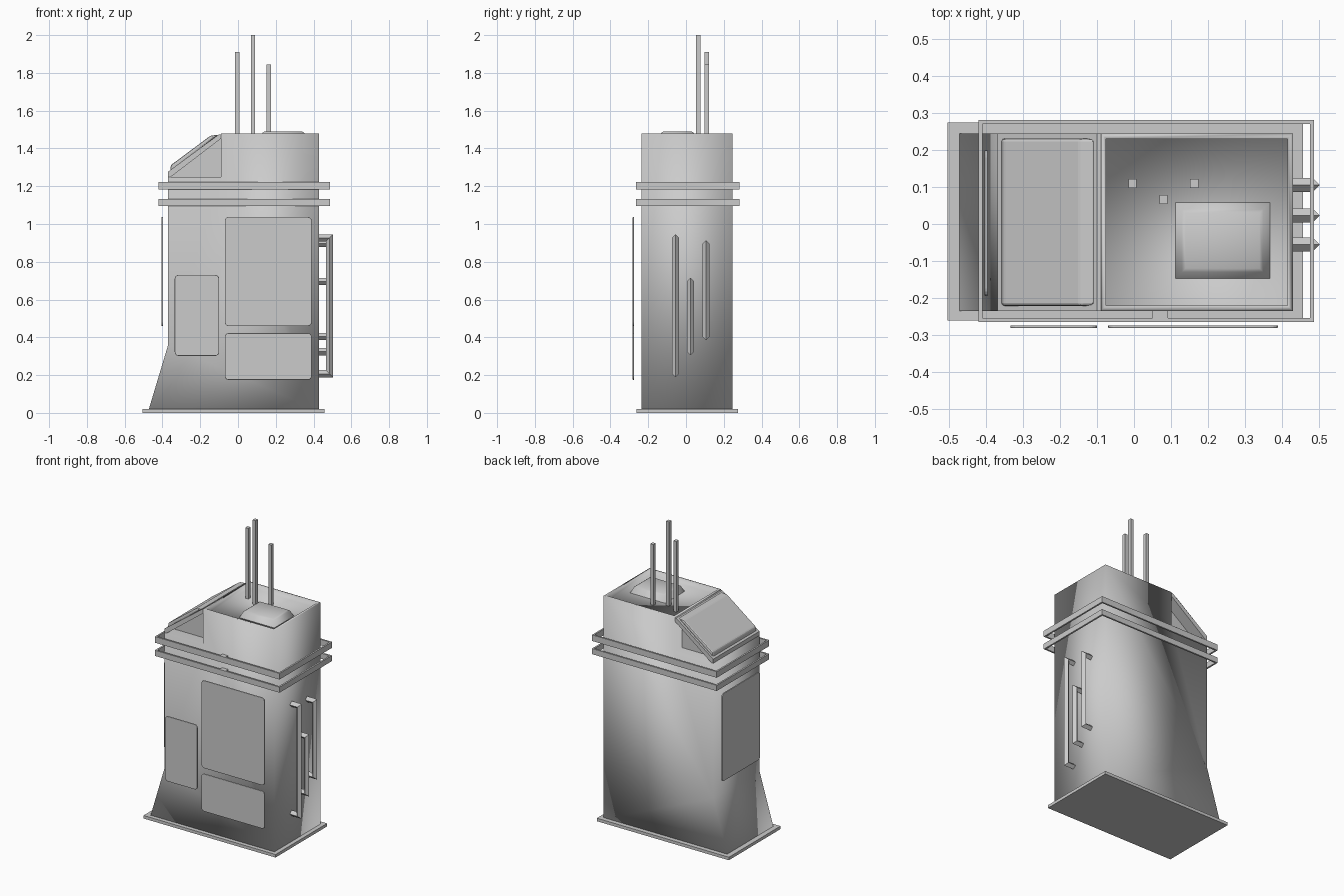
import bpy, bmesh
from math import sqrt
from mathutils import Vector

if "Cube" in bpy.data.objects:
    bpy.data.objects.remove(bpy.data.objects["Cube"])


def finish(name, bm, smooth=False):
    bmesh.ops.recalc_face_normals(bm, faces=bm.faces)
    me = bpy.data.meshes.new(name)
    bm.to_mesh(me)
    bm.free()
    for p in me.polygons:
        p.use_smooth = smooth
    ob = bpy.data.objects.new(name, me)
    bpy.context.collection.objects.link(ob)
    return ob


def box(name, lo, hi):
    bm = bmesh.new()
    bmesh.ops.create_cube(bm, size=1)
    lo, hi = Vector(lo), Vector(hi)
    for v in bm.verts:
        v.co = Vector((lo[i] + (v.co[i] + 0.5) * (hi[i] - lo[i]) for i in range(3)))
    return finish(name, bm)


def prism(profile, y0, y1):
    """Extrude an xz profile along y."""
    bm = bmesh.new()
    f = bm.faces.new([bm.verts.new((x, y0, z)) for x, z in profile])
    ext = bmesh.ops.extrude_face_region(bm, geom=[f])["geom"]
    bmesh.ops.translate(bm, vec=(0, y1 - y0, 0),
                        verts=[g for g in ext if isinstance(g, bmesh.types.BMVert)])
    bmesh.ops.recalc_face_normals(bm, faces=bm.faces)
    return bm


def bridge(bm, rings, closed=False):
    n = len(rings[0])
    pairs = list(zip(rings, rings[1:])) + ([(rings[-1], rings[0])] if closed else [])
    for a, b in pairs:
        for i in range(n):
            j = (i + 1) % n
            bm.faces.new((a[i], a[j], b[j], b[i]))


Y0, Y1 = -0.235, 0.245

# Main cabinet with sloped foot and shallow tray in the top
bm = prism([(-0.475, 0.01), (0.43, 0.01), (0.43, 1.48), (-0.09, 1.48),
            (-0.09, 1.25), (-0.37, 1.25), (-0.37, 0.36)], Y0, Y1)
top = [f for f in bm.faces if f.calc_center_median().z > 1.47]
bmesh.ops.inset_individual(bm, faces=top, thickness=0.02)
ext = bmesh.ops.extrude_face_region(bm, geom=top)["geom"]
bmesh.ops.delete(bm, geom=top, context="FACES")
bmesh.ops.translate(bm, vec=(0, 0, -0.035),
                    verts=[g for g in ext if isinstance(g, bmesh.types.BMVert)])
finish("cabinet", bm, True)

# Base plate
box("base_plate", (-0.505, -0.262, 0), (0.457, 0.275, 0.02))

# Raised hatch in the tray
bm = bmesh.new()
rings = []
for z, g in ((1.44, 0.03), (1.483, 0.01), (1.49, 0)):
    rings.append([bm.verts.new(c) for c in (
        (0.14 - g, -0.12 - g, z), (0.34 + g, -0.12 - g, z),
        (0.34 + g, 0.03 + g, z), (0.14 - g, 0.03 + g, z))])
bridge(bm, rings)
bm.faces.new(rings[-1])
finish("tray_hatch", bm, True)

# Sloped hood: slab, raised cover and recessed core beneath
finish("hood_slab", prism([(-0.37, 1.25), (-0.37, 1.277), (-0.1, 1.475),
                           (-0.09, 1.475), (-0.09, 1.452), (-0.355, 1.25)], Y0, Y1))
cover = finish("hood_cover", prism([(-0.36, 1.275), (-0.355, 1.312), (-0.145, 1.468),
                                    (-0.105, 1.472)], -0.222, 0.232))
mod = cover.modifiers.new("bevel", "BEVEL")
mod.width, mod.segments = 0.008, 2
finish("hood_core", prism([(-0.355, 1.25), (-0.09, 1.452), (-0.09, 1.25)], -0.16, 0.17))

# Two guard rails around the cabinet
for n, (z0, z1) in enumerate(((1.095, 1.132), (1.182, 1.222))):
    bm = bmesh.new()
    rings = []
    for sx, sy in ((0, 0), (1, 0), (1, 1), (0, 1)):
        ring = []
        for t, z in ((0, z0), (0.011, z0), (0.011, z1), (0, z1)):
            x = 0.488 - t if sx else -0.421 + t
            y = 0.282 - t if sy else -0.265 + t
            ring.append(bm.verts.new((x, y, z)))
        rings.append(ring)
    bridge(bm, rings, True)
    finish(f"guard_rail_{n}", bm)
    box(f"rail_bracket_{n}", (0.05, -0.258, z0 + 0.005), (0.092, -0.225, z1))


# Thin panels with rounded corners, bevelled on the outer side
def panel(name, lo, hi, axis):
    ob = box(name, lo, hi)
    bm = bmesh.new()
    bm.from_mesh(ob.data)
    edges = [e for e in bm.edges
             if abs((e.verts[0].co - e.verts[1].co)[axis]) > 0.001]
    bmesh.ops.bevel(bm, geom=edges, offset=0.02, segments=4, profile=0.5, affect="EDGES")
    outer = [f for f in bm.faces if f.normal[axis] < -0.9]
    bmesh.ops.bevel(bm, geom=[e for f in outer for e in f.edges], offset=0.003,
                    segments=2, profile=0.5, affect="EDGES")
    bm.to_mesh(ob.data)
    bm.free()


for name, x0, x1, z0, z1 in (("large_front_panel", -0.07, 0.39, 0.46, 1.037),
                             ("lower_front_panel", -0.07, 0.39, 0.175, 0.422),
                             ("small_front_panel", -0.335, -0.1, 0.302, 0.73)):
    panel(name, (x0, -0.282, z0), (x1, -0.275, z1), 1)
panel("side_panel", (-0.405, -0.195, 0.46), (-0.397, 0.2, 1.037), 0)

# Diamond-section pipes on the right side, mitred at the elbows
R = 0.019
for n, (y, z0, z1) in enumerate(((-0.055, 0.188, 0.945), (0.023, 0.305, 0.715),
                                 (0.106, 0.385, 0.915))):
    bm = bmesh.new()
    lo, hi, xc = z0 + R, z1 - R, 0.484
    rings = []
    for x, z, nx, nz in ((0.42, hi, 0, 1), (xc, hi, 1, 1), (xc, lo, 1, -1), (0.42, lo, 0, -1)):
        rings.append([bm.verts.new(c) for c in (
            (x + nx * R, y, z + nz * R), (x, y + R, z),
            (x - nx * R, y, z - nz * R), (x, y - R, z))])
    bridge(bm, rings)
    bm.faces.new(rings[0])
    bm.faces.new(rings[-1])
    finish(f"side_pipe_{n}", bm)

# Square antennas standing in the tray
for n, (x, y, z) in enumerate(((-0.004, 0.11, 1.91), (0.08, 0.066, 2.0), (0.163, 0.11, 1.845))):
    box(f"antenna_{n}", (x - 0.011, y - 0.012, 1.445), (x + 0.011, y + 0.012, z))
